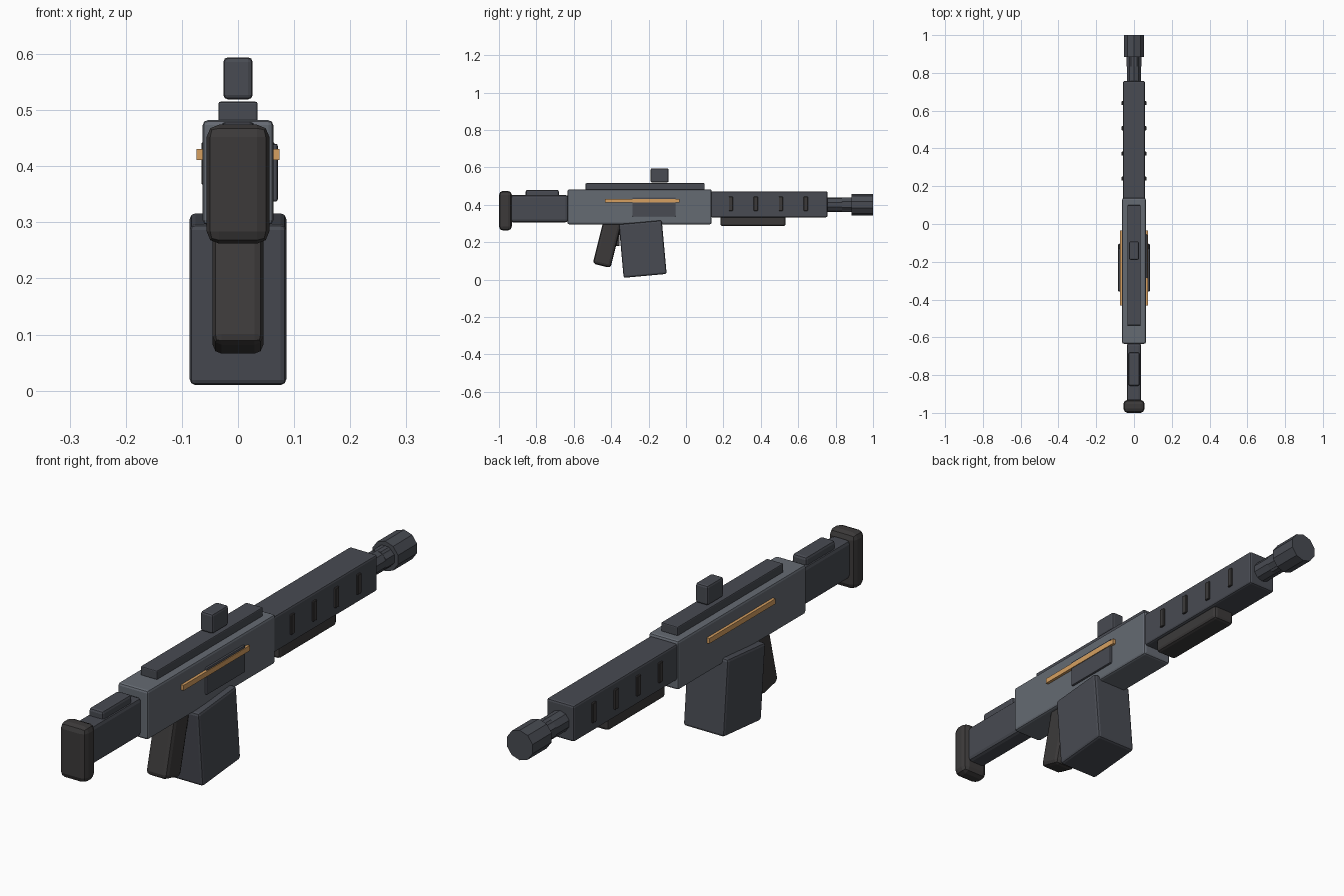
import bpy, bmesh, math
from mathutils import Matrix

if "Cube" in bpy.data.objects:
    bpy.data.objects.remove(bpy.data.objects["Cube"])


def material(name, rgb):
    m = bpy.data.materials.new(name)
    m.diffuse_color = (*rgb, 1)
    m.use_nodes = True
    m.node_tree.nodes["Principled BSDF"].inputs["Base Color"].default_value = m.diffuse_color
    return m


STEEL = material("steel", (0.13, 0.145, 0.17))
DARK = material("dark_metal", (0.065, 0.07, 0.085))
RUBBER = material("rubber", (0.045, 0.042, 0.042))
ORANGE = material("orange", (0.67, 0.35, 0.12))


def add(name, bm, mat):
    mesh = bpy.data.meshes.new(name)
    bm.to_mesh(mesh)
    bm.free()
    mesh.materials.append(mat)
    ob = bpy.data.objects.new(name, mesh)
    bpy.context.collection.objects.link(ob)
    return ob


def box(name, x, y, z, mat, bevel=0.006, segments=2, tilt=0):
    """Bevelled box from (min, max) ranges, tilted about its centre on x."""
    bm = bmesh.new()
    bmesh.ops.create_cube(bm, size=1)
    bmesh.ops.scale(bm, verts=bm.verts, vec=[r[1] - r[0] for r in (x, y, z)])
    ob = add(name, bm, mat)
    ob.location = [(r[0] + r[1]) / 2 for r in (x, y, z)]
    ob.rotation_euler.x = math.radians(tilt)
    if bevel:
        mod = ob.modifiers.new("bevel", 'BEVEL')
        mod.width = bevel
        mod.segments = segments
    return ob


def tube(name, radius, y0, y1, sides, mat, z=0.4, turn=0):
    """Faceted cylinder along y."""
    bm = bmesh.new()
    bmesh.ops.create_cone(bm, cap_ends=True, segments=sides, radius1=radius,
                          radius2=radius, depth=y1 - y0)
    bm.transform(Matrix.Rotation(math.pi / 2, 4, 'X') @ Matrix.Rotation(turn, 4, 'Z'))
    ob = add(name, bm, mat)
    ob.location = (0, (y0 + y1) / 2, z)
    return ob


def sym(w):
    return (-w, w)


# Receiver, rail and sight
box("receiver", sym(0.063), (-0.634, 0.137), (0.295, 0.482), STEEL, 0.009)
box("top_rail", sym(0.035), (-0.537, 0.1), (0.48, 0.515), DARK, 0.004)
box("sight", sym(0.026), (-0.19, -0.093), (0.519, 0.594), DARK, 0.008)
box("ejection_port", (0.05, 0.071), (-0.287, -0.056), (0.337, 0.44), DARK, 0.004)

# Handguard, side slots and underside grip
box("handguard", sym(0.058), (0.13, 0.757), (0.333, 0.471), DARK, 0.008)
box("lower_handguard", sym(0.045), (0.184, 0.533), (0.285, 0.345), RUBBER, 0.012)
for side, s in (("left", -1), ("right", 1)):
    for i, y in enumerate((0.24, 0.373, 0.507, 0.64)):
        x = sorted((s * 0.05, s * 0.065))
        box(f"slot_{side}_{i + 1}", x, (y - 0.011, y + 0.011), (0.367, 0.443), RUBBER, 0.002, 1)
    x = sorted((s * 0.06, s * 0.074))
    box(f"accent_strip_{side}", x, (-0.432, -0.035), (0.411, 0.431), ORANGE, 0)

# Barrel and muzzle
tube("barrel", 0.04, 0.74, 0.9, 10, DARK)
tube("barrel_collar", 0.042, 0.835, 0.895, 8, DARK, turn=math.pi / 8)
tube("muzzle", 0.057, 0.885, 1.0, 10, DARK)

# Stock
box("stock", sym(0.038), (-0.94, -0.63), (0.306, 0.452), DARK, 0.014)
box("cheek_rest", sym(0.03), (-0.857, -0.68), (0.43, 0.48), DARK, 0.01)
box("butt_pad", sym(0.056), (-1.0, -0.931), (0.262, 0.474), RUBBER, 0.022)

# Grip, trigger and magazine
box("pistol_grip", sym(0.045), (-0.469, -0.371), (0.07, 0.325), RUBBER, 0.016, tilt=-14)
box("trigger", sym(0.01), (-0.38, -0.355), (0.18, 0.31), RUBBER, 0.003)
box("magazine", sym(0.086), (-0.347, -0.116), (0.019, 0.307), DARK, 0.01, tilt=5.2)
